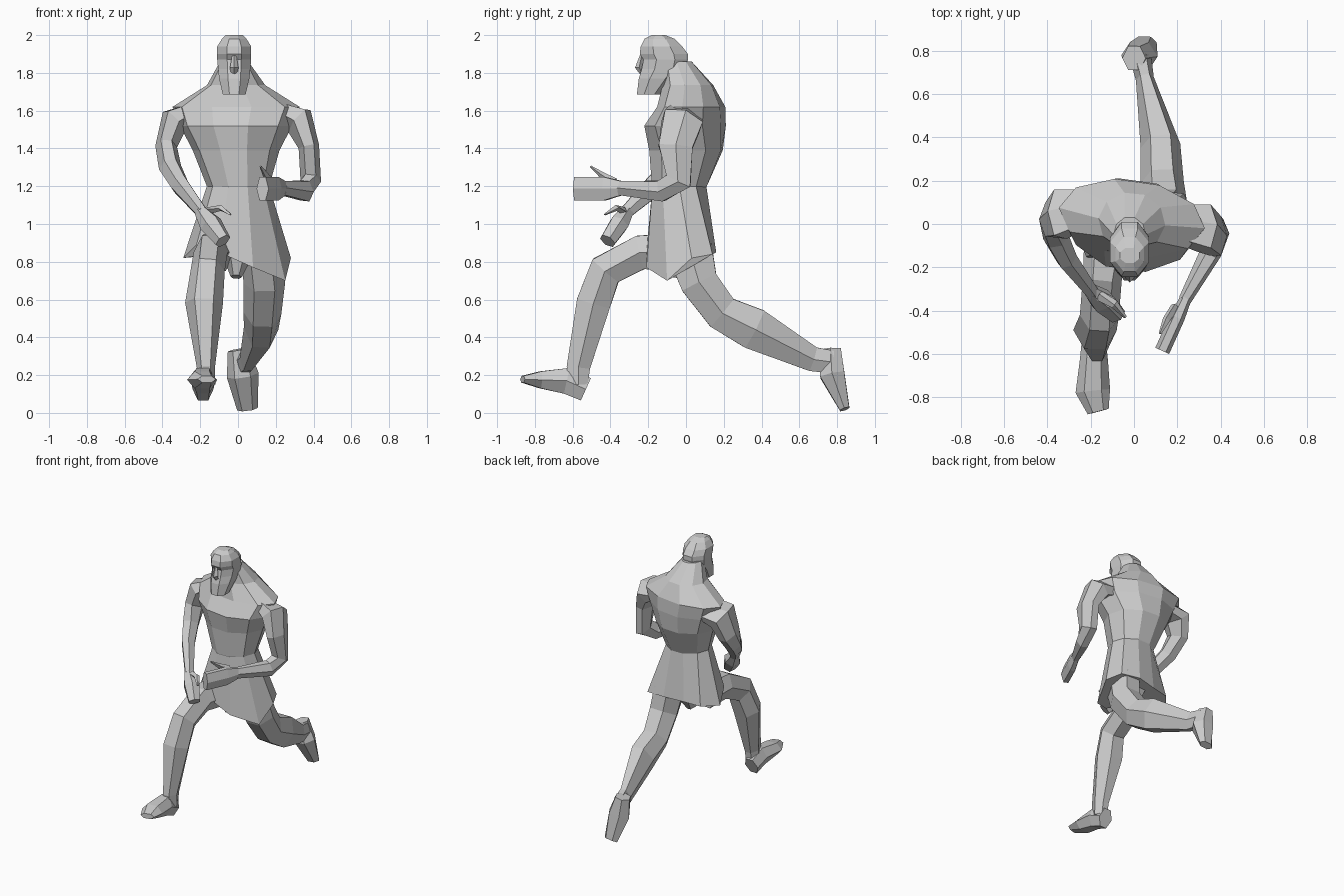
import bpy, bmesh, math
from mathutils import Vector


def make(name, rings):
    """Skin a list of equal-length point rings into a closed flat-shaded object."""
    bm = bmesh.new()
    vs = [[bm.verts.new(p) for p in r] for r in rings]
    n = len(vs[0])
    for a, b in zip(vs, vs[1:]):
        for i in range(n):
            j = (i + 1) % n
            bm.faces.new((a[i], a[j], b[j], b[i]))
    bm.faces.new(vs[0][::-1])
    bm.faces.new(vs[-1])
    bmesh.ops.recalc_face_normals(bm, faces=bm.faces)
    me = bpy.data.meshes.new(name)
    bm.to_mesh(me)
    bm.free()
    ob = bpy.data.objects.new(name, me)
    bpy.context.collection.objects.link(ob)
    return ob


def ring(c, u, v, ru, rv, n, phase):
    a = [2 * math.pi * (i + phase) / n for i in range(n)]
    mu = max(abs(math.cos(t)) for t in a)
    mv = max(abs(math.sin(t)) for t in a)
    return [c + u * (ru * math.cos(t) / mu) + v * (rv * math.sin(t) / mv) for t in a]


def limb(name, stations, n=6, phase=0.0):
    """Stations are (x, y, z, side radius, depth radius) along a bent path."""
    P = [Vector(s[:3]) for s in stations]
    rings = []
    for i, s in enumerate(stations):
        t = Vector()
        if i > 0:
            t += (P[i] - P[i - 1]).normalized()
        if i < len(P) - 1:
            t += (P[i + 1] - P[i]).normalized()
        t.normalize()
        u = (Vector((1, 0, 0)) - t * t.x).normalized()
        rings.append(ring(P[i], u, t.cross(u), s[3], s[4], n, phase))
    return make(name, rings)


def stack(name, levels, n=8, phase=0.5):
    """Levels are (z, centre x, front y, back y, half width, twist degrees)."""
    rings = []
    for z, x, y0, y1, w, tw in levels:
        a = math.radians(tw)
        u = Vector((math.cos(a), math.sin(a), 0))
        v = Vector((-math.sin(a), math.cos(a), 0))
        rings.append(ring(Vector((x, (y0 + y1) / 2, z)), u, v, w, (y1 - y0) / 2, n, phase))
    return make(name, rings)


# Torso with neck
stack("torso", [
    (1.15, 0.00, -0.16, 0.09, 0.14, 0),
    (1.20, 0.00, -0.18, 0.11, 0.165, 0),
    (1.39, -0.01, -0.19, 0.19, 0.23, -4),
    (1.52, -0.01, -0.21, 0.20, 0.30, -8),
    (1.62, -0.01, -0.14, 0.195, 0.34, -8),
    (1.735, -0.01, -0.12, 0.14, 0.155, -6),
    (1.86, -0.02, -0.13, 0.03, 0.075, 0)], n=10, phase=0)

# Shorts with a slanted, flared hem
top = [Vector((0, -0.035, 1.20)) + Vector((0.165 * math.cos(i * math.pi / 5),
       0.15 * math.sin(i * math.pi / 5), 0)) for i in range(10)]
hem = [(0.28, 0.03, 0.82), (0.23, 0.14, 0.84), (0.08, 0.16, 0.85), (-0.07, 0.13, 0.84),
       (-0.2, 0.11, 0.83), (-0.29, 0.0, 0.82), (-0.22, -0.15, 0.89), (-0.1, -0.21, 0.85),
       (0.08, -0.21, 0.77), (0.25, -0.1, 0.70)]
make("shorts", [top, [Vector(p) for p in hem]])
limb("crotch", [(0.0, -0.04, 0.88, 0.10, 0.12), (-0.01, -0.07, 0.72, 0.03, 0.05)])

# Head
stack("head", [
    (1.685, -0.02, -0.26, -0.13, 0.06, 0),
    (1.77, -0.02, -0.25, -0.05, 0.08, 0),
    (1.82, -0.02, -0.235, 0.00, 0.085, 0),
    (1.87, -0.02, -0.225, 0.01, 0.09, 0),
    (1.90, -0.02, -0.245, 0.01, 0.09, 0),
    (1.94, -0.02, -0.24, -0.02, 0.09, 0),
    (1.98, -0.02, -0.22, -0.06, 0.065, 0),
    (2.0, -0.02, -0.18, -0.11, 0.045, 0)])
limb("nose", [(-0.02, -0.235, 1.89, 0.012, 0.01), (-0.02, -0.248, 1.83, 0.022, 0.022),
              (-0.02, -0.235, 1.80, 0.02, 0.012)], n=4)

# Left arm, bent forward
limb("left_arm", [
    (0.20, 0.0, 1.58, 0.05, 0.09), (0.325, -0.02, 1.545, 0.085, 0.105),
    (0.375, -0.055, 1.41, 0.055, 0.09), (0.385, -0.04, 1.23, 0.055, 0.07),
    (0.355, -0.13, 1.175, 0.05, 0.055), (0.235, -0.35, 1.19, 0.03, 0.037)])
limb("left_hand", [
    (0.24, -0.34, 1.19, 0.027, 0.037), (0.20, -0.43, 1.187, 0.035, 0.062),
    (0.13, -0.585, 1.187, 0.035, 0.062)])
limb("left_thumb", [
    (0.19, -0.38, 1.22, 0.02, 0.025), (0.15, -0.44, 1.255, 0.018, 0.018),
    (0.12, -0.505, 1.305, 0.006, 0.005)], n=4)

# Right arm, swung across the body
limb("right_arm", [
    (-0.21, 0.07, 1.58, 0.05, 0.09), (-0.34, 0.045, 1.54, 0.08, 0.11),
    (-0.38, 0.02, 1.41, 0.058, 0.085), (-0.36, -0.06, 1.30, 0.06, 0.06),
    (-0.31, -0.16, 1.21, 0.05, 0.055), (-0.19, -0.32, 1.06, 0.033, 0.033)])
limb("right_hand", [
    (-0.20, -0.31, 1.07, 0.035, 0.033), (-0.145, -0.355, 1.00, 0.062, 0.048),
    (-0.08, -0.415, 0.91, 0.045, 0.04)])
limb("right_thumb", [
    (-0.16, -0.33, 1.07, 0.025, 0.02), (-0.09, -0.37, 1.085, 0.02, 0.016),
    (-0.04, -0.43, 1.05, 0.008, 0.005)], n=4)

# Right leg, striding forward
limb("right_leg", [
    (-0.12, -0.05, 0.85, 0.11, 0.10), (-0.145, -0.24, 0.85, 0.09, 0.09),
    (-0.16, -0.425, 0.755, 0.09, 0.09), (-0.18, -0.49, 0.58, 0.10, 0.09),
    (-0.17, -0.57, 0.24, 0.048, 0.062), (-0.17, -0.57, 0.15, 0.05, 0.05)])
limb("right_foot", [
    (-0.185, -0.53, 0.125, 0.055, 0.065), (-0.185, -0.63, 0.17, 0.065, 0.07),
    (-0.19, -0.77, 0.175, 0.08, 0.045), (-0.165, -0.865, 0.178, 0.05, 0.018)])

# Left leg, trailing behind
limb("left_leg", [
    (0.12, 0.02, 0.86, 0.11, 0.12), (0.14, 0.07, 0.69, 0.11, 0.10),
    (0.13, 0.19, 0.53, 0.10, 0.095), (0.122, 0.36, 0.445, 0.092, 0.11),
    (0.05, 0.67, 0.285, 0.042, 0.065), (0.03, 0.77, 0.27, 0.05, 0.06)])
limb("left_foot", [
    (0.0, 0.765, 0.335, 0.055, 0.055), (0.025, 0.775, 0.20, 0.085, 0.065),
    (0.05, 0.84, 0.02, 0.055, 0.026)])
